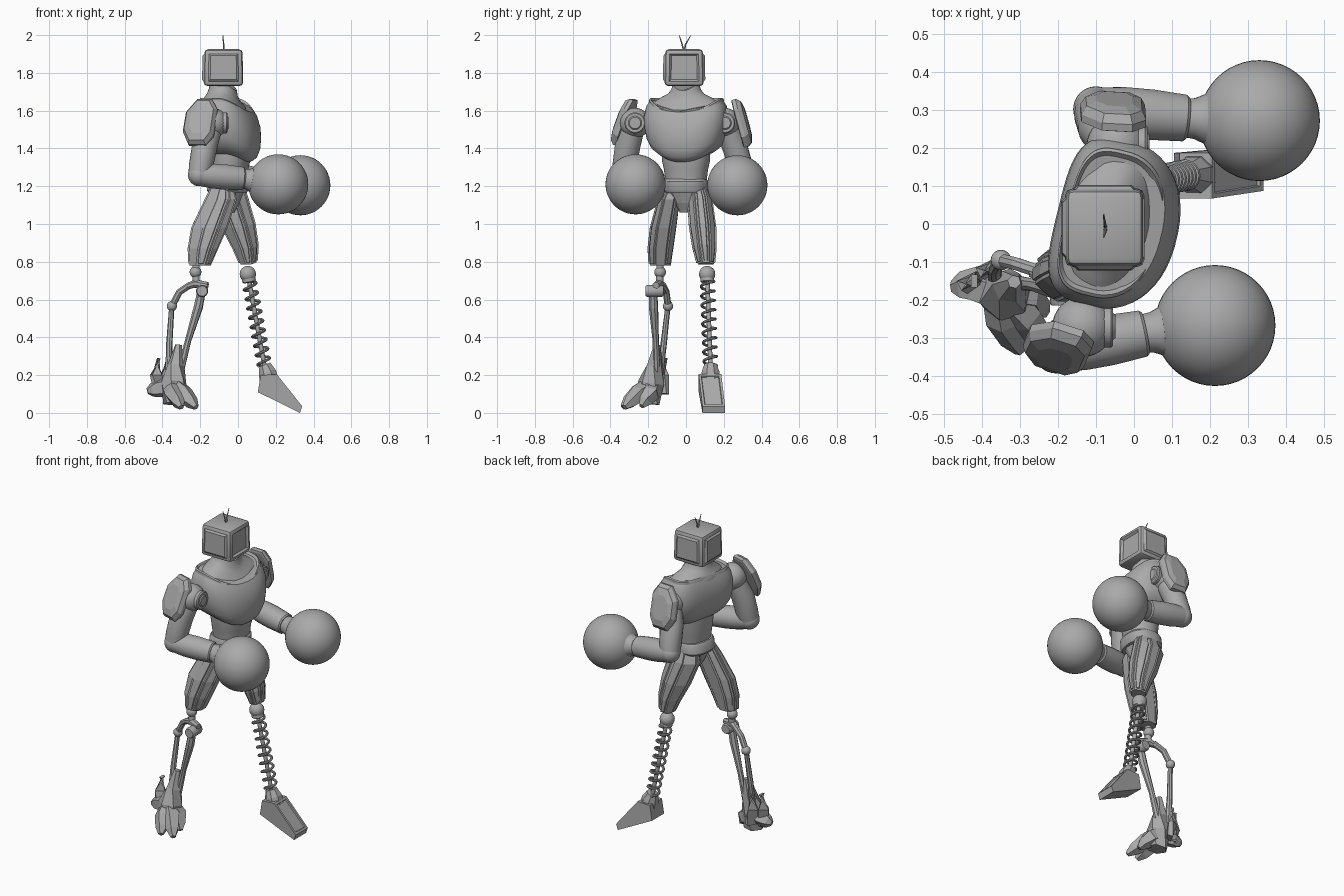
import bpy, bmesh, math
from mathutils import Vector, Matrix

if "Cube" in bpy.data.objects:
    bpy.data.objects.remove(bpy.data.objects["Cube"], do_unlink=True)

GREY = (0.4, 0.4, 0.4, 1)
metal = bpy.data.materials.new("grey_metal")
metal.use_nodes = True
metal.diffuse_color = GREY
metal.node_tree.nodes["Principled BSDF"].inputs["Base Color"].default_value = GREY


def finish(name, bm, smooth=True):
    bmesh.ops.recalc_face_normals(bm, faces=bm.faces)
    mesh = bpy.data.meshes.new(name)
    bm.to_mesh(mesh)
    bm.free()
    mesh.materials.append(metal)
    obj = bpy.data.objects.new(name, mesh)
    bpy.context.collection.objects.link(obj)
    if smooth:
        bpy.ops.object.select_all(action='DESELECT')
        obj.select_set(True)
        bpy.context.view_layer.objects.active = obj
        bpy.ops.object.shade_smooth_by_angle(angle=math.radians(35))
    return obj


def skin(rings):
    """Join closed rings of points into a capped tube; return it and its side columns."""
    bm = bmesh.new()
    loops = [[bm.verts.new(p) for p in ring] for ring in rings]
    n = len(loops[0])
    columns = [[] for _ in range(n)]
    for a, b in zip(loops, loops[1:]):
        for i in range(n):
            j = (i + 1) % n
            columns[i].append(bm.faces.new((a[i], a[j], b[j], b[i])))
    bm.faces.new(loops[0][::-1])
    bm.faces.new(loops[-1])
    return bm, columns


def loft(name, rings, n=48, yaw=0.0, dip=0.0, power=1.0, back=(1.0, 1.0), smooth=True, panels=()):
    """Stack ovals that dip at the front: x, y, z, half depth, half width.
    back = depth scale and squareness of the rear half."""
    out = []
    for x, y, z, rx, ry in rings:
        ring = []
        for i in range(n):
            a = math.tau * (i + 0.5) / n
            c, s = math.cos(a), math.sin(a)
            scale, square = back if c < 0 else (1, 1)
            u = rx * scale * math.copysign(abs(c) ** (power * square), c)
            v = ry * math.copysign(abs(s) ** (power * square), s)
            p = Matrix.Rotation(yaw, 3, 'Z') @ Vector((u, v, -dip * max(u, 0) ** 2 / rx))
            ring.append(p + Vector((x, y, z)))
        out.append(ring)
    bm, columns = skin(out)
    bmesh.ops.recalc_face_normals(bm, faces=bm.faces)
    for i in panels:
        bmesh.ops.inset_region(bm, faces=columns[i], thickness=0.009, use_even_offset=True)
        bmesh.ops.inset_region(bm, faces=columns[i], thickness=0.003, depth=0.007)
    return finish(name, bm, smooth)


def limb(name, path, n=24, smooth=True, flat=1.0):
    """Round tube along a path of (point, radius)."""
    pts = [Vector(p) for p, r in path]
    rings = []
    for k, (p, r) in enumerate(path):
        t = pts[min(k + 1, len(pts) - 1)] - pts[max(k - 1, 0)]
        q = t.to_track_quat('Z', 'Y')
        rings.append([pts[k] + q @ Vector((r * math.cos(math.tau * (i + .5) / n),
                                           r * flat * math.sin(math.tau * (i + .5) / n), 0))
                      for i in range(n)])
    return finish(name, skin(rings)[0], smooth)


def ball(name, centre, r, seg=32):
    bm = bmesh.new()
    bmesh.ops.create_uvsphere(bm, u_segments=seg, v_segments=seg // 2, radius=r,
                              matrix=Matrix.Translation(centre))
    return finish(name, bm)


# Head: chamfered box with a sunken screen and raised panels on the other sides
bm = bmesh.new()
bmesh.ops.create_cube(bm, size=1)
for v in bm.verts:
    k = 0.96 if v.co.z > 0 else 1
    v.co = Vector((v.co.x * 0.21 * k - 0.077, v.co.y * 0.208 * k - 0.01, v.co.z * 0.195 + 1.828))
bmesh.ops.bevel(bm, geom=bm.edges[:], offset=0.02, segments=2, profile=0.5, affect='EDGES')
bm.normal_update()
for f in [f for f in bm.faces if f.calc_area() > 0.015]:
    if abs(f.normal.z) < 0.5:
        depth = -0.012 if f.normal.x > 0.5 else 0.009
        bmesh.ops.inset_region(bm, faces=[f], thickness=0.006)
        bmesh.ops.inset_region(bm, faces=[f], thickness=0.014, depth=depth)
finish("head", bm)
for side, tip in (("front", -0.035), ("back", 0.025)):
    limb(side + "_antenna", [((-.075, -.01, 1.91), .005), ((-.076, -.01 + tip * .3, 1.95), .004),
                             ((-.08, tip, 1.998), .002)], 8)

# Neck and torso, turned a little, with a flatter back
YAW = -0.24
BACK = (.82, .62)
loft("neck", [(-.068, 0, 1.60, .122, .175), (-.068, 0, 1.645, .12, .172), (-.072, 0, 1.668, .106, .14),
              (-.076, 0, 1.69, .088, .096), (-.078, 0, 1.715, .077, .077), (-.078, 0, 1.745, .072, .07)],
     yaw=YAW, dip=.55)
loft("chest", [(-.043, 0, 1.372, .105, .13), (-.045, 0, 1.388, .125, .155), (-.05, 0, 1.415, .148, .187),
               (-.056, 0, 1.46, .168, .21), (-.06, 0, 1.52, .177, .221), (-.06, 0, 1.575, .173, .223),
               (-.062, 0, 1.625, .158, .212), (-.065, 0, 1.652, .14, .195)],
     yaw=YAW, dip=.42, power=.9, back=BACK)
loft("collar_rim", [(-.064, 0, 1.63, .145, .2), (-.065, 0, 1.662, .142, .196), (-.066, 0, 1.668, .136, .188),
                    (-.067, 0, 1.655, .126, .177)], yaw=YAW, dip=.55, power=.9, back=BACK)
loft("waist", [(-.045, 0, 1.22, .09, .108), (-.045, 0, 1.29, .097, .117), (-.042, 0, 1.33, .103, .126),
               (-.042, 0, 1.39, .103, .13)], yaw=YAW, power=.9)
loft("belt", [(-.055, 0, 1.165, .1, .108), (-.055, 0, 1.178, .108, .118), (-.05, 0, 1.225, .106, .117),
              (-.05, 0, 1.237, .097, .11)], yaw=YAW / 2, power=.8)
loft("pelvis", [(-.055, -.005, 1.06, .035, .028), (-.055, -.003, 1.11, .065, .055),
                (-.055, 0, 1.18, .092, .1)], 12, smooth=False, power=.8)


def arm(side, shoulder, mid, elbow, wrist, glove):
    """Shoulder joint, upper arm, forearm and a ball glove."""
    s, e, w, g = (Vector(p) for p in (shoulder, elbow, wrist, glove))
    ball(side + "_shoulder_ball", s, .08)
    for part, r, x in (("ring", .056, .08), ("disc", .036, .086)):
        limb(side + "_shoulder_" + part, [(s, r), (s + Vector((x - .006, 0, 0)), r),
                                          (s + Vector((x, 0, 0)), r - .006)])
    limb(side + "_upper_arm", [(s, .058), (mid, .068), (e.lerp(Vector(mid), .3), .064), (e, .058)])
    ball(side + "_elbow", e, .06)
    limb(side + "_forearm", [(e, .058), (e.lerp(w, .3), .066), (e.lerp(w, .6), .067),
                             (e.lerp(w, .97), .062), (w, .056)])
    limb(side + "_glove_cuff", [(w.lerp(g, -.05), .05), (w.lerp(g, .1), .054),
                                (w.lerp(g, .25), .066), (w.lerp(g, .42), .1),
                                (w.lerp(g, .5), .125), (w.lerp(g, .6), .13)])
    ball(side + "_glove", g, .159, 48)


arm("front", (-.135, -.27, 1.535), (-.175, -.308, 1.42), (-.205, -.333, 1.26),
    (.03, -.287, 1.24), (.213, -.267, 1.21))
arm("back", (-.045, .205, 1.535), (-.08, .255, 1.42), (-.1, .302, 1.265),
    (.14, .278, 1.23), (.33, .272, 1.205))


def shoulder_pad(name, centre, normal):
    """Domed eight-sided plate."""
    outline = [(-.03, .135), (.05, .135), (.085, .08), (.08, -.07), (.045, -.125),
               (-.05, -.125), (-.09, -.05), (-.085, .06)]
    q = Vector(normal).to_track_quat('Z', 'Y').to_matrix()
    z = q.col[2]
    u = Vector((0, 0, 1)).cross(z).normalized()
    if u.x < 0:
        u = -u
    v = Vector((0, 0, 1)) - z * z.z
    v.normalize()
    rings = [[Vector(centre) + u * a * s + v * b * s + z * h for a, b in outline]
             for s, h in ((.9, -.02), (1, -.016), (1, .004), (.86, .026), (.55, .036))]
    finish(name, skin(rings)[0], False)


shoulder_pad("front_shoulder_pad", (-.2, -.326, 1.535), (-.28, -.87, .36))
shoulder_pad("back_shoulder_pad", (-.052, .295, 1.53), (.05, .93, .25))

# Faceted thighs with raised panels
loft("claw_thigh", [(-.08, -.07, 1.20, .06, .035), (-.088, -.088, 1.13, .088, .06),
                    (-.148, -.118, .98, .1, .072), (-.182, -.132, .87, .084, .07),
                    (-.2, -.136, .78, .06, .06)], 8, smooth=False, panels=(0, 2, 3, 5, 6))
loft("spring_thigh", [(-.05, .06, 1.20, .075, .045), (-.045, .074, 1.12, .098, .065),
                      (.003, .088, .98, .09, .071), (.04, .098, .87, .068, .062),
                      (.056, .105, .785, .045, .045)], 8, smooth=False, dip=-.3, panels=(0, 1, 3, 5, 6, 7))

# Spring leg: knee, rod, coil, ankle and wedge foot
knee, ankle = Vector((.052, .112, .735)), Vector((.142, .13, .24))
ball("spring_knee", knee, .043)
limb("spring_knee_cap", [(knee, .036), (knee.lerp(ankle, .08), .036), (knee.lerp(ankle, .09), .028)])
limb("spring_rod", [(knee, .012), (ankle, .012)], 12)
q = (ankle - knee).to_track_quat('Z', 'Y')
TURNS, STEPS = 9, 18
coil = []
for i in range(TURNS * STEPS + 1):
    a = math.tau * i / STEPS
    base = knee.lerp(ankle, .08 + .9 * i / (TURNS * STEPS))
    coil.append((base + q @ Vector((.035 * math.cos(a), .035 * math.sin(a), 0)), .0075))
limb("spring_coil", coil, 8)
limb("spring_ankle", [((.14, .13, .255), .035), ((.155, .13, .215), .05), ((.165, .13, .17), .055)], 8, False)

profile = [(.105, .11), (.12, .2), (.205, .205), (.34, .035), (.328, 0)]
bm, cols = skin([[(x, y + (.02 if x > .3 else 0), z) for x, z in profile] for y in (.067, .187)])
bmesh.ops.recalc_face_normals(bm, faces=bm.faces)
bmesh.ops.inset_region(bm, faces=cols[2], thickness=.018)
bmesh.ops.inset_region(bm, faces=cols[2], thickness=.004, depth=-.008)
finish("spring_foot", bm, False)

# Claw leg: knee, twin struts and joints
ball("claw_knee", (-.225, -.137, .745), .031)
limb("claw_knee_neck", [((-.222, -.137, .79), .02), ((-.222, -.14, .68), .02)], 12)
limb("claw_knee_bar", [((-.27, -.125, .67), .016), ((-.225, -.14, .685), .024), ((-.16, -.16, .675), .018)], 8, False)
limb("claw_pivot", [((-.19, -.215, .645), .027), ((-.19, -.205, .645), .032), ((-.19, -.13, .645), .032),
                    ((-.19, -.12, .645), .027)], 16)
limb("claw_shin", [((-.19, -.175, .66), .022), ((-.21, -.172, .56), .025), ((-.265, -.16, .38), .017),
                   ((-.305, -.155, .22), .02)], 8, False)
ball("claw_rear_joint", (-.35, -.095, .565), .027, 20)
limb("claw_rear_link", [((-.35, -.095, .565), .018), ((-.31, -.105, .64), .018), ((-.25, -.125, .68), .018)], 8, False)
limb("claw_rear_strut", [((-.35, -.095, .57), .014), ((-.365, -.12, .35), .017), ((-.365, -.14, .2), .02)], 8, False)

# Claw foot: ankle cone, toes, heel spur and upright fins
limb("claw_ankle", [((-.315, -.152, .36), .018), ((-.328, -.165, .25), .045), ((-.34, -.185, .16), .07),
                    ((-.335, -.2, .05), .062)], 6, False)
CLAWS = (("outer", (-.34, -.255, .1), (-.30, -.335, .03)), ("middle", (-.285, -.25, .1), (-.222, -.325, .03)),
         ("inner", (-.28, -.19, .1), (-.235, -.235, .035)), ("heel", (-.42, -.16, .13), (-.48, -.165, .115)))
for side, mid, tip in CLAWS:
    limb(side + "_claw", [((-.345, -.185, .14), .055), (mid, .05), (Vector(mid).lerp(Vector(tip), .6), .038),
                          (tip, .016)], 5, False)
for side, x, y in (("inner", -.385, -.115), ("heel", -.435, -.15)):
    limb(side + "_fin", [((x + .02, y - .01, .1), .045), ((x, y, .2), .04), ((x + .015, y, .29), .025)],
         4, False, .5)
